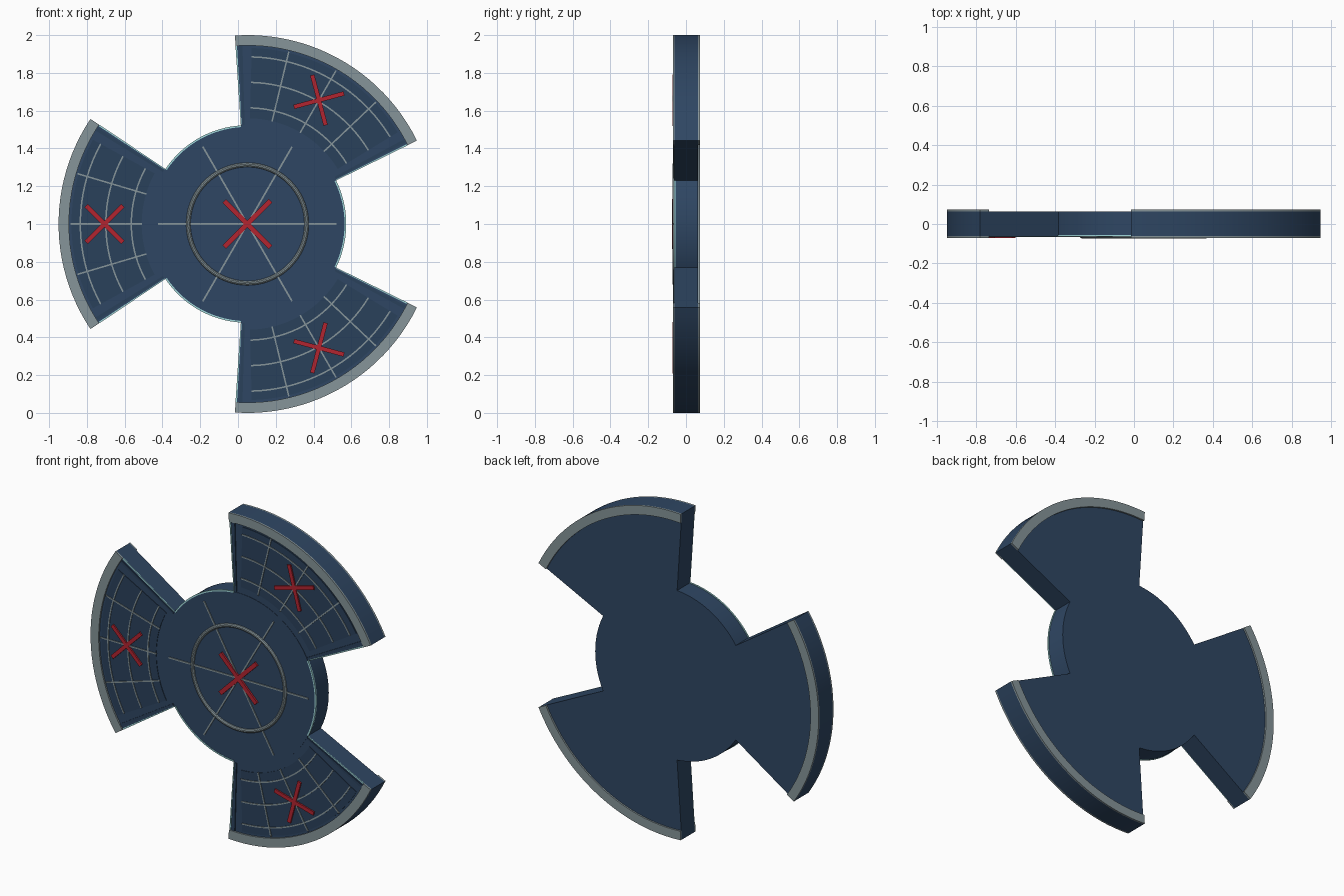
import bpy, bmesh, math
from mathutils import Matrix, Vector

if "Cube" in bpy.data.objects:
    bpy.data.objects.remove(bpy.data.objects["Cube"])

CX, CZ = 0.05, 1.0          # hub centre in the front plane
FRONT, BACK = -0.06, 0.064  # body faces
HALF = 33.8                 # half angle of a blade, degrees


def material(name, rgb):
    m = bpy.data.materials.new(name)
    m.diffuse_color = (*rgb, 1)
    m.use_nodes = True
    m.node_tree.nodes["Principled BSDF"].inputs["Base Color"].default_value = m.diffuse_color
    return m


BLUE = material("navy", (0.028, 0.062, 0.125))
DARK = material("dark_navy", (0.023, 0.052, 0.105))
GREY = material("steel", (0.24, 0.30, 0.32))
RED = material("red", (0.45, 0.018, 0.03))
CYAN = material("pale_cyan", (0.35, 0.68, 0.70))


def finish(name, bm, mat):
    bmesh.ops.recalc_face_normals(bm, faces=bm.faces)
    me = bpy.data.meshes.new(name)
    bm.to_mesh(me)
    bm.free()
    me.materials.append(mat)
    me.shade_smooth()
    me.set_sharp_from_angle(angle=math.radians(30))
    ob = bpy.data.objects.new(name, me)
    bpy.context.collection.objects.link(ob)
    return ob


def polar(r, deg, y):
    a = math.radians(deg)
    return Vector((CX + r * math.cos(a), y, CZ + r * math.sin(a)))


def sector(name, r0, r1, a0, a1, y0, y1, mat):
    """Solid ring segment swept from angle a0 to a1."""
    bm = bmesh.new()
    n = max(1, round((a1 - a0) / 3))
    rings = [[bm.verts.new(polar(r, a0 + (a1 - a0) * i / n, y))
              for r, y in ((r0, y0), (r1, y0), (r1, y1), (r0, y1))]
             for i in range(n + 1)]
    for p, q in zip(rings, rings[1:]):
        for k in range(4):
            j = (k + 1) % 4
            bm.faces.new((p[k], p[j], q[j], q[k]))
    bm.faces.new(rings[0])
    bm.faces.new(rings[-1])
    return finish(name, bm, mat)


def bar(name, centre, deg, length, width, y0, y1, mat):
    """Straight bar lying in the front plane."""
    bm = bmesh.new()
    m = (Matrix.Translation((centre.x, (y0 + y1) / 2, centre.z))
         @ Matrix.Rotation(-math.radians(deg), 4, 'Y')
         @ Matrix.Diagonal((length, y1 - y0, width, 1)))
    bmesh.ops.create_cube(bm, size=1, matrix=m)
    return finish(name, bm, mat)


def cross(name, centre, deg, length, width, y0):
    for s, off in (("a", 45), ("b", -45)):
        bar(f"{name}_{s}", centre, deg + off, length, width, y0, FRONT, RED)


# hub disc
bm = bmesh.new()
bmesh.ops.create_cone(bm, cap_ends=True, segments=96, radius1=0.52, radius2=0.52,
                      depth=BACK - FRONT + 0.002,
                      matrix=Matrix.Translation((CX, (FRONT + BACK) / 2 - 0.001, CZ))
                      @ Matrix.Rotation(math.pi / 2, 4, 'X'))
finish("hub", bm, BLUE)

# hub ring, round in section
bm = bmesh.new()
N, M, RING, TUBE = 72, 10, 0.313, 0.012
v = [[bm.verts.new(polar(RING + TUBE * math.cos(2 * math.pi * j / M), 360 * i / N,
                         FRONT - 0.001 + TUBE * math.sin(2 * math.pi * j / M)))
      for j in range(M)] for i in range(N)]
for i in range(N):
    for j in range(M):
        i2, j2 = (i + 1) % N, (j + 1) % M
        bm.faces.new((v[i][j], v[i2][j], v[i2][j2], v[i][j2]))
finish("hub_ring", bm, GREY)

# hub spokes and centre cross
for k in range(3):
    bar(f"hub_spoke_{k}", polar(0, 0, 0), 60 * k, 0.945, 0.009, -0.067, FRONT, GREY)
cross("hub_cross", polar(0, 0, 0), 0, 0.345, 0.026, -0.073)

# three blades and the hub edge trim in the gaps between them
for b, mid in enumerate((60, 180, 300)):
    p = f"blade_{b}"
    lo, hi = mid - HALF, mid + HALF
    sector(p, 0.505, 1.0, lo, hi, FRONT, BACK, BLUE)
    sector(p + "_front_rim", 0.945, 1.0, lo, hi, -0.070, FRONT, GREY)
    sector(p + "_back_rim", 0.945, 1.0, lo, hi, BACK, 0.074, GREY)
    sector(p + "_panel", 0.56, 0.932, mid - 28.6, mid + 28.6, -0.063, FRONT, DARK)
    # side rails and pale edge strips
    for s, side in (("a", -1), ("b", 1)):
        def strip(name, u, w, mat, y):
            a, c = sorted((mid + side * u, mid + side * w))
            sector(f"{p}_{name}_{s}", 0.525, 0.943, a, c, y, FRONT, mat)
        strip("rail", 31.6, 32.7, DARK, -0.066)
        strip("edge_strip", 33.35, 33.85, CYAN, -0.064)
    # grid of arcs and radial lines
    for i, r in enumerate((0.615, 0.75, 0.885)):
        sector(f"{p}_arc_{i}", r - 0.004, r + 0.004, mid - 28.6, mid + 28.6,
               -0.067, FRONT, GREY)
    for i, off in enumerate((-16.5, 0, 16.5)):
        bar(f"{p}_line_{i}", polar(0.748, mid + off, 0), mid + off, 0.38, 0.008,
            -0.0672, FRONT, GREY)
    cross(p + "_cross", polar(0.757, mid, 0), mid, 0.275, 0.023, -0.072)
    sector(f"hub_trim_{b}", 0.514, 0.523, hi, mid + 120 - HALF, -0.064, -0.055, CYAN)
